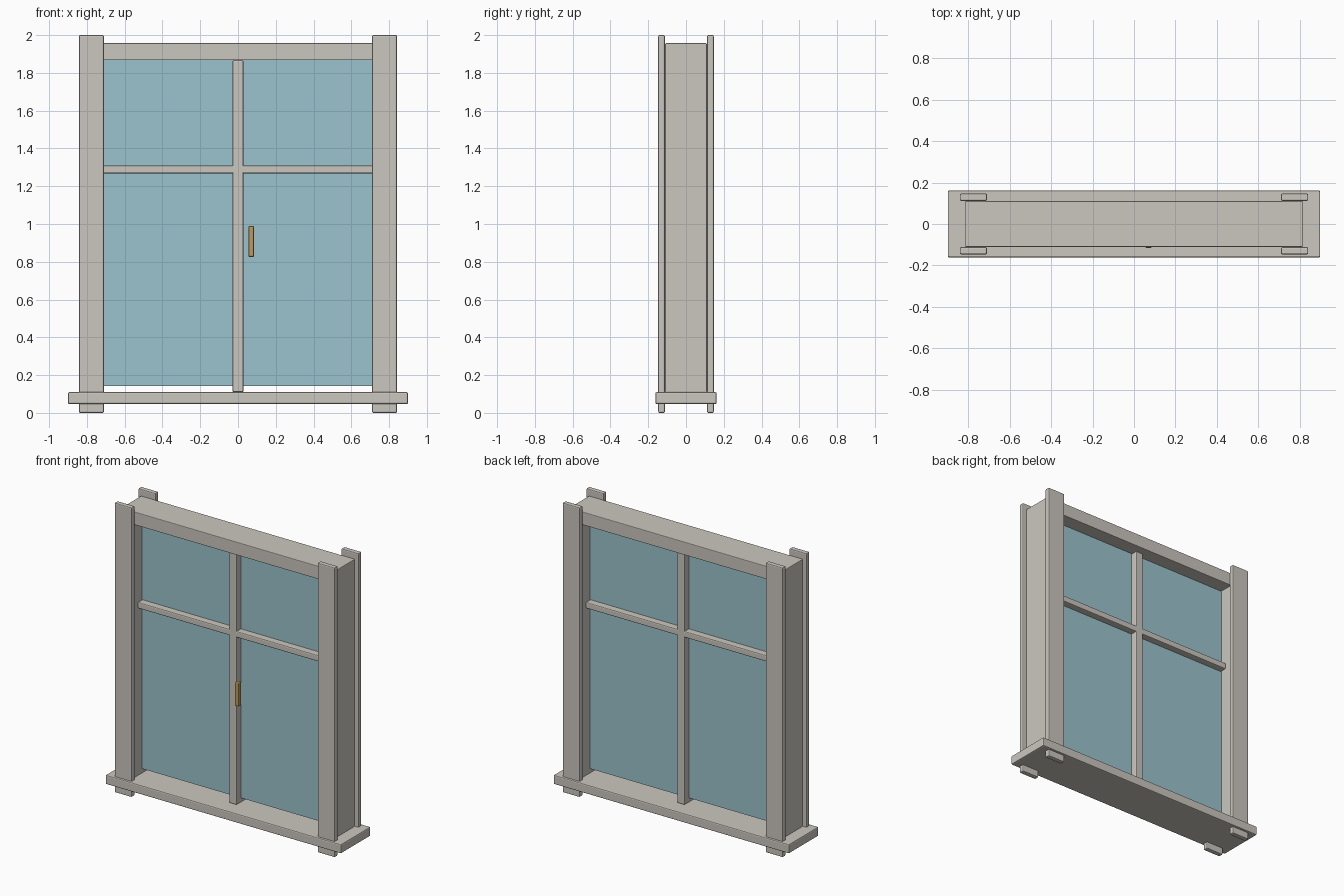
import bpy
import bmesh

cube = bpy.data.objects.get("Cube")
if cube:
    bpy.data.objects.remove(cube, do_unlink=True)


def material(name, rgb):
    mat = bpy.data.materials.new(name)
    mat.use_nodes = True
    mat.diffuse_color = (*rgb, 1)
    mat.node_tree.nodes["Principled BSDF"].inputs["Base Color"].default_value = (*rgb, 1)
    return mat


PAINT = material("warm_grey_paint", (0.60, 0.57, 0.52))
GLASS = material("blue_glass", (0.33, 0.55, 0.61))
BRASS = material("brass", (0.52, 0.33, 0.11))


def finish(name, bm, mat, bevel):
    bmesh.ops.recalc_face_normals(bm, faces=bm.faces[:])
    mesh = bpy.data.meshes.new(name)
    bm.to_mesh(mesh)
    bm.free()
    mesh.materials.append(mat)
    obj = bpy.data.objects.new(name, mesh)
    bpy.context.collection.objects.link(obj)
    if bevel:
        mod = obj.modifiers.new("soft_edges", "BEVEL")
        mod.width = bevel
        mod.segments = 2
    return obj


def prism(name, outline, y0, y1, mat, bevel=0.007):
    """Extrude an x-z outline from y0 to y1."""
    bm = bmesh.new()
    face = bm.faces.new([bm.verts.new((x, y0, z)) for x, z in outline])
    moved = bmesh.ops.extrude_face_region(bm, geom=[face])["geom"]
    verts = [v for v in moved if isinstance(v, bmesh.types.BMVert)]
    bmesh.ops.translate(bm, verts=verts, vec=(0, y1 - y0, 0))
    return finish(name, bm, mat, bevel)


def box(name, x, y, z, mat=PAINT, bevel=0.007):
    outline = [(x[0], z[0]), (x[1], z[0]), (x[1], z[1]), (x[0], z[1])]
    return prism(name, outline, y[0], y[1], mat, bevel)


SILL_TOP, HEAD_LOW, HEAD_TOP = 0.11, 1.867, 1.957
OUT, INN = 0.817, 0.727

# Sill board
box("sill", (-0.9, 0.9), (-0.162, 0.162), (0.047, SILL_TOP))

# Jambs and head in one piece
arch = [(-OUT, SILL_TOP), (-OUT, HEAD_TOP), (OUT, HEAD_TOP), (OUT, SILL_TOP),
        (INN, SILL_TOP), (INN, HEAD_LOW), (-INN, HEAD_LOW), (-INN, SILL_TOP)]
prism("frame", arch, -0.11, 0.11, PAINT, 0.004)

# Trim boards at the four corners
for side, sx in (("left", 1), ("right", -1)):
    for end, sy in (("front", -1), ("back", 1)):
        box(f"{end}_{side}_trim", sorted((sx * 0.71, sx * 0.842)),
            sorted((sy * 0.112, sy * 0.147)), (0, 2))

# Glass pane and the bars crossing it
box("glass", (-INN, INN), (-0.01, 0.01), (0.142, HEAD_LOW + 0.005), GLASS, 0)
box("upright_bar", (-0.029, 0.029), (-0.057, 0.057), (SILL_TOP, HEAD_LOW))
box("cross_bar", (-INN, INN), (-0.057, 0.057), (1.267, 1.31))

# Handle
box("handle", (0.055, 0.085), (-0.117, -0.085), (0.825, 0.99), BRASS, 0.008)
